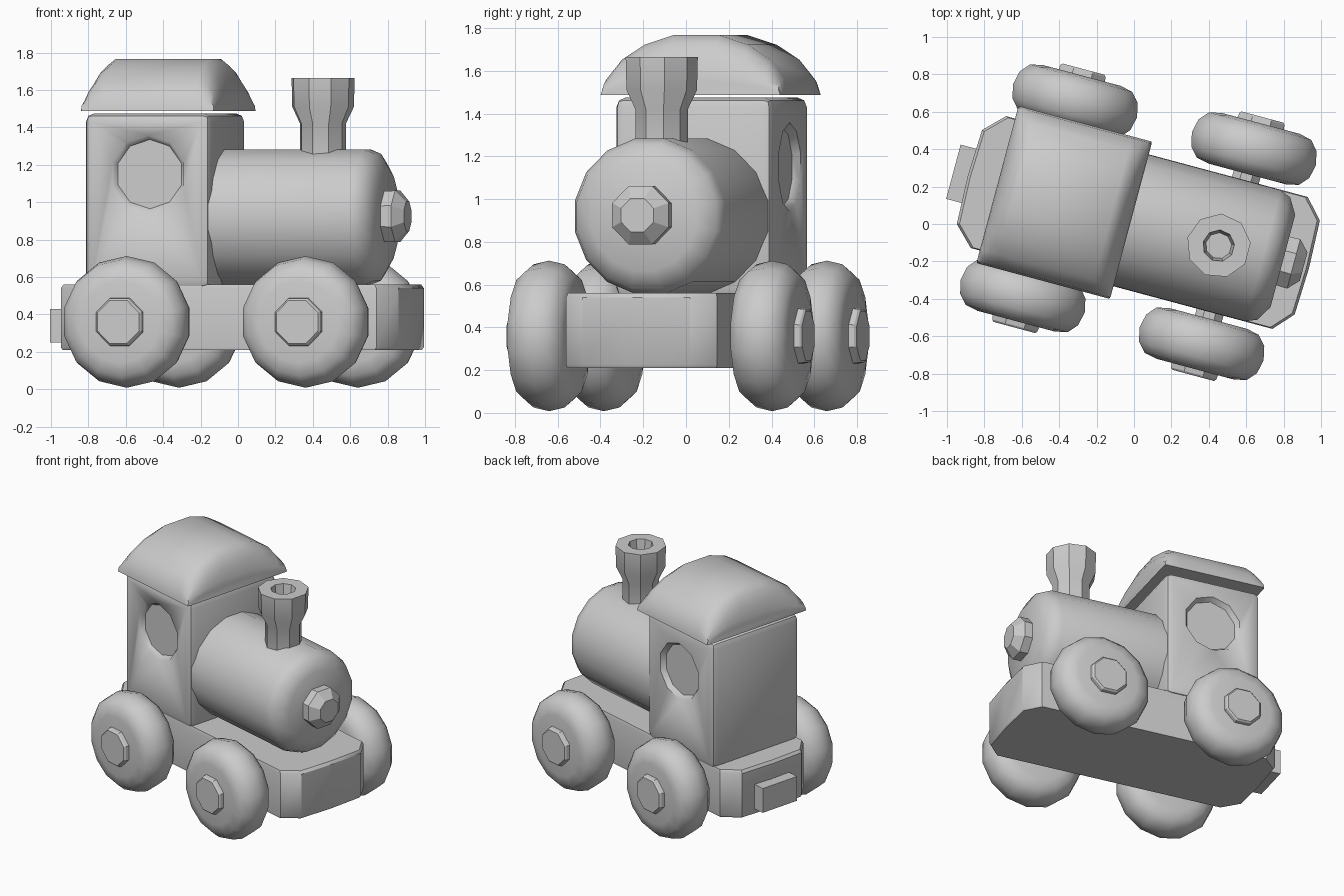
import bpy, bmesh, math
from mathutils import Matrix, Vector

if "Cube" in bpy.data.objects:
    bpy.data.objects.remove(bpy.data.objects["Cube"])

# Local frame: x forward, y left; the whole toy is turned about z
TURN = Matrix.Rotation(math.radians(-15), 4, 'Z')
MID = 0.015            # sideways position of the centre line
AXES = {'x': Matrix.Rotation(math.pi / 2, 4, 'Y'),
        'y': Matrix.Rotation(-math.pi / 2, 4, 'X'),
        '-y': Matrix.Rotation(math.pi / 2, 4, 'X'),
        'z': Matrix.Identity(4)}

grey = bpy.data.materials.new("plain_grey")
grey.diffuse_color = (0.6, 0.6, 0.6, 1)
grey.use_nodes = True
grey.node_tree.nodes["Principled BSDF"].inputs["Base Color"].default_value = grey.diffuse_color


def finish(name, bm, angle=40):
    """Turn a bmesh into a shaded object in the final orientation."""
    bmesh.ops.recalc_face_normals(bm, faces=bm.faces)
    me = bpy.data.meshes.new(name)
    bm.to_mesh(me)
    bm.free()
    me.transform(TURN)
    me.materials.append(grey)
    ob = bpy.data.objects.new(name, me)
    bpy.context.collection.objects.link(ob)
    bpy.ops.object.select_all(action='DESELECT')
    ob.select_set(True)
    bpy.context.view_layer.objects.active = ob
    bpy.ops.object.shade_smooth_by_angle(angle=math.radians(angle))
    return ob


def loft(rings):
    """Skin a list of equal-length point rings and cap both ends."""
    bm = bmesh.new()
    vs = [[bm.verts.new(p) for p in r] for r in rings]
    n = len(vs[0])
    for a, b in zip(vs, vs[1:]):
        for i in range(n):
            j = (i + 1) % n
            bm.faces.new((a[i], a[j], b[j], b[i]))
    bm.faces.new(vs[0])
    bm.faces.new(vs[-1])
    return bm


def turned(name, profile, segs, origin, axis, angle=40):
    """Lathe a (radius, distance) profile around an axis."""
    m = Matrix.Translation(origin) @ AXES[axis]
    rings = [[m @ Vector((r * math.cos(t), r * math.sin(t), d))
              for t in [math.tau * (i + 0.5) / segs for i in range(segs)]]
             for r, d in profile]
    return finish(name, loft(rings), angle)


def box(name, lo, hi, bevel=0.0, upright_only=False, angle=40):
    bm = bmesh.new()
    bmesh.ops.create_cube(bm, size=1)
    for v in bm.verts:
        v.co = [l + (c + 0.5) * (h - l) for l, h, c in zip(lo, hi, v.co)]
    if bevel:
        edges = [e for e in bm.edges if not upright_only or
                 abs(e.verts[0].co.z - e.verts[1].co.z) > 0.1]
        bmesh.ops.bevel(bm, geom=edges, offset=bevel, segments=2,
                        profile=0.5, affect='EDGES')
    return finish(name, bm, angle)


# Chassis: chamfered plan extruded upward with a slightly softened top
half = [(0.965, 0.0), (0.955, 0.26), (0.86, 0.365),
        (-0.81, 0.365), (-0.915, 0.26), (-0.925, 0.0)]
plan = half + [(x, -y) for x, y in half[-2:0:-1]]
rings = [[(0.02 + (x - 0.02) * k, MID + y * k, z) for x, y in plan]
         for z, k in [(0.21, 0.99), (0.225, 1), (0.54, 1), (0.56, 0.985)]]
finish("chassis", loft(rings), 35)

# Rear coupling block
box("coupling", (-1.005, MID - 0.145, 0.25), (-0.85, MID + 0.155, 0.43))

# Cab with a shallow round window recess on each side
cab = box("cab", (-0.755, MID - 0.38, 0.54), (-0.06, MID + 0.38, 1.475), 0.045)
for side in (-1, 1):
    cutter = turned("window_cutter", [(0.21, 0), (0.185, -0.04 * side), (0.185, -0.04 * side)][:2]
                    if side > 0 else [(0.185, 0.04), (0.21, 0)], 10,
                    (-0.4, MID + side * 0.38, 1.15), 'y')
    # push the outer cap just past the wall so the cut is clean
    out = TURN @ Vector((0, side, 0))
    cutter.data.transform(Matrix.Translation(out * 0.004))
    cutter.hide_render = True
    mod = cab.modifiers.new("window", 'BOOLEAN')
    mod.operation = 'DIFFERENCE'
    mod.solver = 'EXACT'
    mod.object = cutter
    bpy.ops.object.select_all(action='DESELECT')
    cab.select_set(True)
    bpy.context.view_layer.objects.active = cab
    bpy.ops.object.modifier_apply(modifier=mod.name)
    bpy.data.objects.remove(cutter)

# Roof: arched section, dropping and rounding off toward both ends
arch = [(0.435, 0.0), (0.425, 0.08), (0.36, 0.165), (0.25, 0.235), (0.11, 0.28)]
arch = arch + [(-y, z) for y, z in arch[::-1]]
ends = [(0.37, 0.97, 0.22), (0.365, 1.0, 0.36), (0.345, 1.0, 0.62),
        (0.31, 1.0, 0.86), (0.26, 1.0, 1.0)]
stations = [(-u, w, h) for u, w, h in ends] + ends[::-1]
finish("roof", loft([[(-0.39 + u, MID + y * w, 1.487 + z * h) for y, z in arch]
                     for u, w, h in stations]), 50)

# Boiler and front lamp
turned("boiler", [(0.37, -0.08), (0.37, 0.71), (0.345, 0.77), (0.26, 0.82)],
       16, (0, MID, 0.92), 'x', 50)
turned("lamp", [(0.145, 0.80), (0.148, 0.88), (0.085, 0.935)],
       8, (0, MID, 0.925), 'x', 30)

# Chimney with flared top and a bore
turned("chimney", [(0.125, 1.2), (0.125, 1.42), (0.168, 1.51), (0.172, 1.665),
                   (0.085, 1.665), (0.07, 1.55)], 9, (0.467, MID - 0.01, 0), 'z', 35)

# Wheels and hubs, mirrored left and right
tyre = [(0.22, -0.14), (0.29, -0.125), (0.335, -0.075), (0.352, 0.0),
        (0.335, 0.075), (0.29, 0.125), (0.22, 0.14)]
hub = [(0.145, 0.10), (0.135, 0.165), (0.125, 0.175)]
for end, x in (("front", 0.515), ("rear", -0.475)):
    for side, s, axis in (("left", 1, 'y'), ("right", -1, '-y')):
        at = (x, MID + s * 0.54, 0.36)
        turned(f"{end}_{side}_wheel", tyre, 14, at, axis, 50)
        turned(f"{end}_{side}_hub", hub, 8, at, axis, 30)
        # axle stub reaching into the chassis
        turned(f"{end}_{side}_axle", [(0.08, -0.25), (0.08, 0.0)], 8, at, axis)
